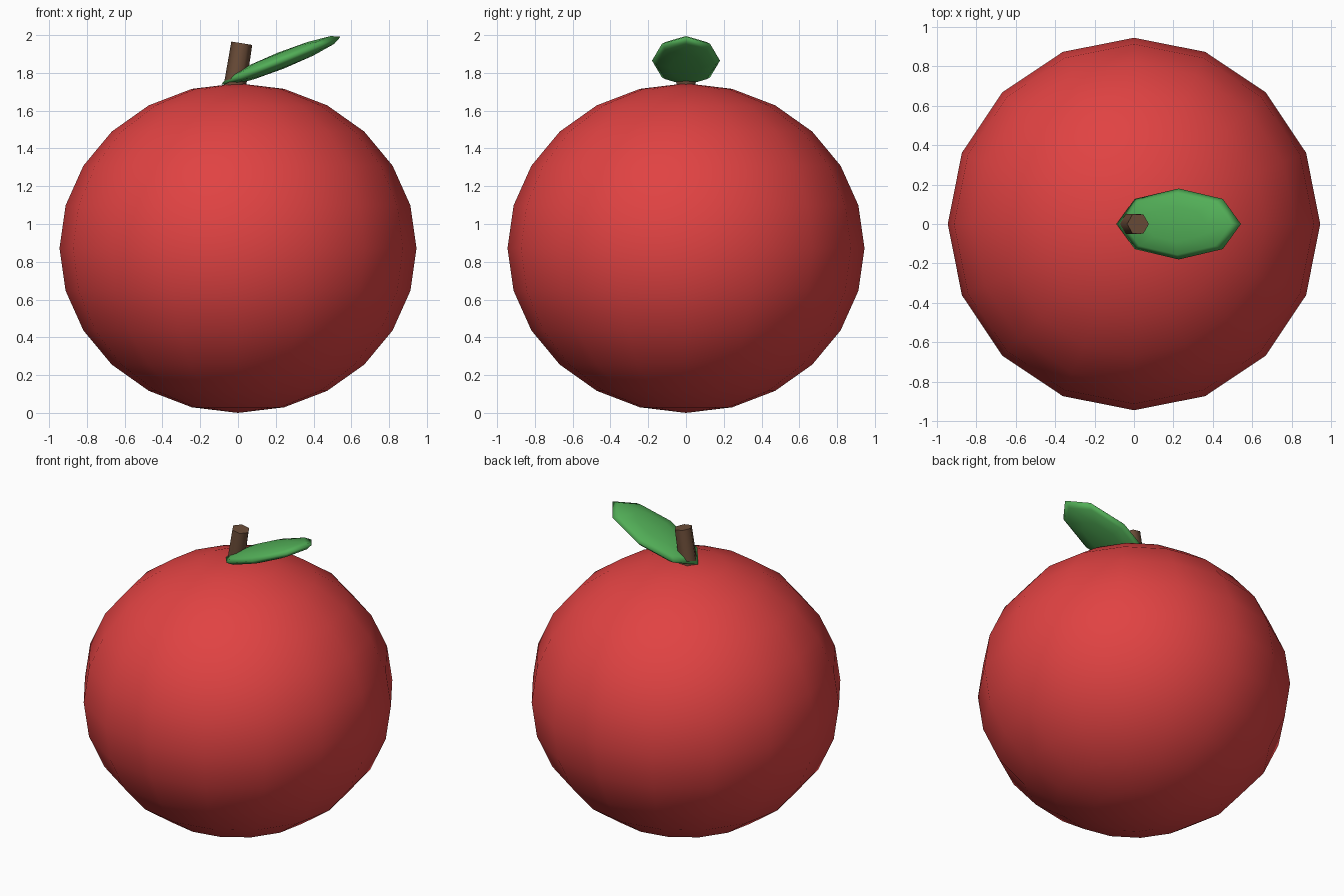
import bpy, bmesh, math
from mathutils import Matrix, Vector

cube = bpy.data.objects.get("Cube")
if cube:
    bpy.data.objects.remove(cube, do_unlink=True)


def material(name, srgb):
    """Flat material from an sRGB colour."""
    linear = [((c + 0.055) / 1.055) ** 2.4 for c in srgb] + [1.0]
    mat = bpy.data.materials.new(name)
    mat.use_nodes = True
    mat.diffuse_color = linear
    mat.node_tree.nodes["Principled BSDF"].inputs["Base Color"].default_value = linear
    return mat


def add_object(name, bm, mat, sharp_angle):
    """Turn a bmesh into a smooth-shaded object."""
    mesh = bpy.data.meshes.new(name)
    bm.to_mesh(mesh)
    bm.free()
    mesh.materials.append(mat)
    obj = bpy.data.objects.new(name, mesh)
    bpy.context.collection.objects.link(obj)
    bpy.ops.object.select_all(action="DESELECT")
    obj.select_set(True)
    bpy.context.view_layer.objects.active = obj
    bpy.ops.object.shade_smooth_by_angle(angle=math.radians(sharp_angle))
    return obj


def ellipsoid(name, segments, rings, radii, centre, pitch, mat):
    bm = bmesh.new()
    place = (Matrix.Translation(centre) @ Matrix.Rotation(pitch, 4, "Y")
             @ Matrix.Diagonal((*radii, 1.0)))
    bmesh.ops.create_uvsphere(bm, u_segments=segments, v_segments=rings,
                              radius=1.0, matrix=place)
    return add_object(name, bm, mat, 180)


red = material("fruit red", (0.88, 0.26, 0.26))
green = material("leaf green", (0.32, 0.68, 0.34))
brown = material("stem brown", (0.42, 0.30, 0.22))

# Fruit body: slightly squashed sphere
ellipsoid("fruit_body", 16, 12, (0.945, 0.945, 0.8725), (0, 0, 0.8725), 0, red)

# Leaf: flattened sphere, tip raised towards +x
ellipsoid("leaf", 8, 6, (0.34, 0.18, 0.045), (0.227, 0, 1.865), -0.38, green)

# Stem: leaning hexagonal cylinder, its foot sunk into the fruit
lean = Matrix.Rotation(0.16, 4, "Y")
length = 0.3
top = Vector((0.02, 0, 1.957))
centre = top - lean @ Vector((0, 0, length / 2))
bm = bmesh.new()
bmesh.ops.create_cone(bm, cap_ends=True, segments=6, radius1=0.06, radius2=0.056,
                      depth=length,
                      matrix=Matrix.Translation(centre) @ lean
                      @ Matrix.Rotation(math.pi / 6, 4, "Z"))
add_object("stem", bm, brown, 65)
